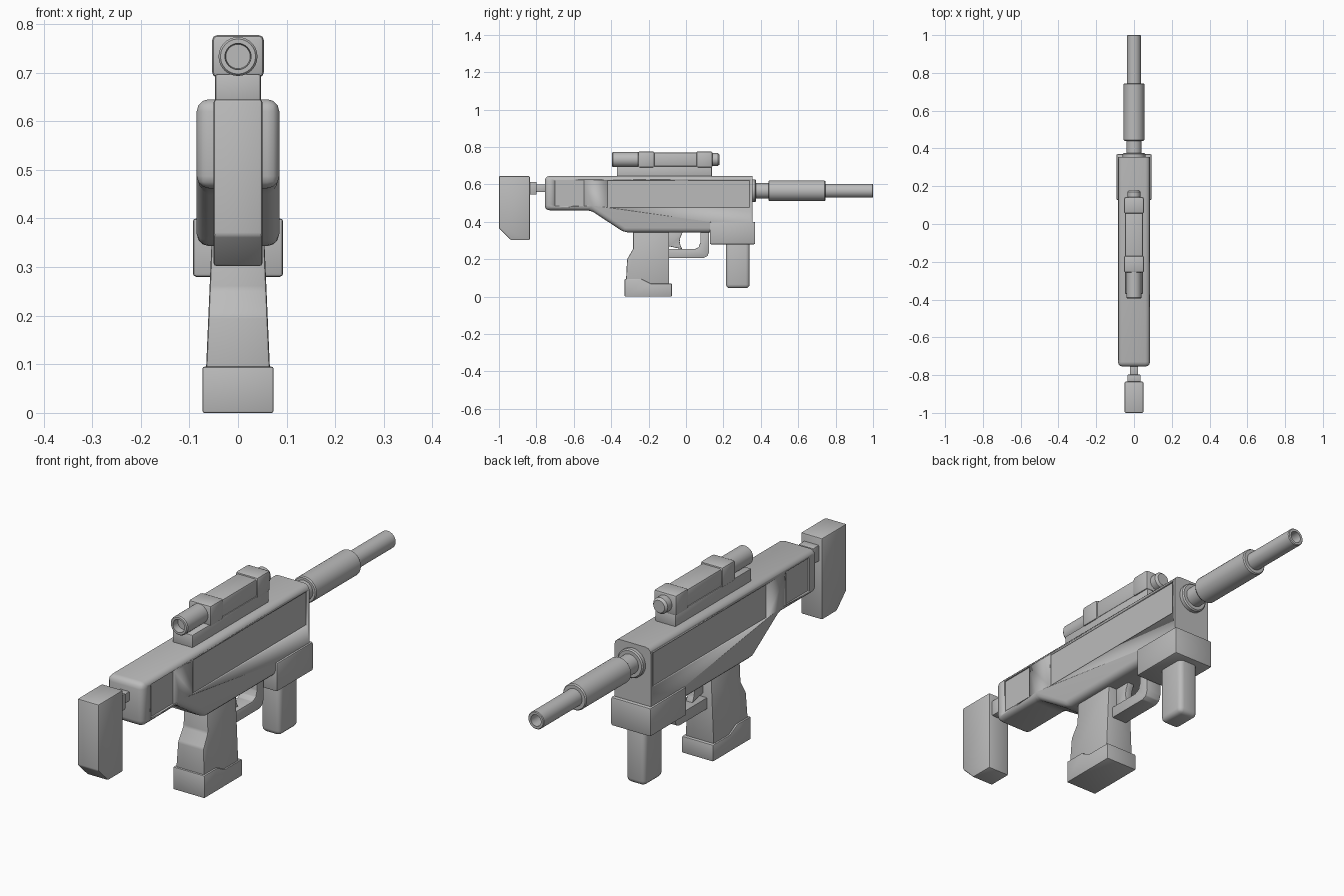
import bpy, bmesh, math
from mathutils import Matrix, Vector

if "Cube" in bpy.data.objects:
    bpy.data.objects.remove(bpy.data.objects["Cube"], do_unlink=True)

GREY = (0.5, 0.5, 0.5, 1)
grey = bpy.data.materials.new("plain grey")
grey.use_nodes = True
grey.diffuse_color = GREY
grey.node_tree.nodes["Principled BSDF"].inputs["Base Color"].default_value = GREY


def finish(bm, name):
    bmesh.ops.recalc_face_normals(bm, faces=bm.faces)
    mesh = bpy.data.meshes.new(name)
    bm.to_mesh(mesh)
    bm.free()
    mesh.materials.append(grey)
    ob = bpy.data.objects.new(name, mesh)
    bpy.context.collection.objects.link(ob)
    bpy.ops.object.select_all(action="DESELECT")
    ob.select_set(True)
    bpy.context.view_layer.objects.active = ob
    bpy.ops.object.shade_smooth_by_angle(angle=math.radians(35))
    return ob


def slab(name, points, half, bevel=0.0, segments=2, low_half=None, keep=None):
    """Side profile (y, z) extruded across x; low_half is the half width at its foot."""
    zs = [p[1] for p in points]
    low, high = min(zs), max(zs)
    bm = bmesh.new()

    def width(z):
        if low_half is None:
            return half
        return low_half + (half - low_half) * (z - low) / (high - low)

    a, b = ([bm.verts.new((s * width(z), y, z)) for y, z in points] for s in (-1, 1))
    bm.faces.new(a)
    bm.faces.new(b)
    n = len(points)
    for i in range(n):
        j = (i + 1) % n
        bm.faces.new((a[i], a[j], b[j], b[i]))
    bmesh.ops.recalc_face_normals(bm, faces=bm.faces)
    if bevel:
        edges = [e for e in bm.edges if not (keep and keep(e))]
        bmesh.ops.bevel(bm, geom=edges, offset=bevel, segments=segments,
                        profile=0.5, affect="EDGES", clamp_overlap=True)
    return finish(bm, name)


def box(name, half, y0, y1, z0, z1, bevel=0.006, segments=2):
    return slab(name, [(y0, z0), (y1, z0), (y1, z1), (y0, z1)], half, bevel, segments)


def lathe(name, profile, z, sides=32):
    """Closed (y, radius) outline spun about the lengthwise axis at height z."""
    bm = bmesh.new()
    verts = [bm.verts.new((0, y, z + r)) for y, r in profile]
    edges = [bm.edges.new(pair) for pair in zip(verts, verts[1:])]
    bmesh.ops.spin(bm, geom=verts + edges, cent=(0, 0, z), axis=(0, 1, 0),
                   angle=math.tau, steps=sides)
    bmesh.ops.remove_doubles(bm, verts=bm.verts, dist=0.0001)
    return finish(bm, name)


# Main housing, with soft edges except at the flat front end
housing = slab("housing", [(-0.755, 0.645), (-0.755, 0.462), (-0.51, 0.462),
                           (-0.33, 0.343), (0.355, 0.343), (0.355, 0.645)],
               0.085, 0.025, 3, keep=lambda e: all(v.co.y > 0.35 for v in e.verts))

# Shallow side panels cut into the housing
cuts = [("rear_panel", -0.7, -0.545, 0.485, 0.625, 0.078),
        ("long_panel", -0.42, 0.34, 0.478, 0.622, 0.078)]
for name, y0, y1, z0, z1, depth in cuts:
    for side, label in ((1, "left"), (-1, "right")):
        cutter = box(f"{name}_cutter_{label}", 0.05, y0, y1, z0, z1, 0)
        cutter.location.x = side * (depth + 0.05)
        cutter.hide_render = True
        cutter.hide_set(True)
        cut = housing.modifiers.new(f"{name}_{label}", "BOOLEAN")
        cut.operation = "DIFFERENCE"
        cut.object = cutter
bpy.context.view_layer.update()
depsgraph = bpy.context.evaluated_depsgraph_get()
baked = bpy.data.meshes.new_from_object(housing.evaluated_get(depsgraph))
housing.modifiers.clear()
housing.data = baked
for ob in [o for o in bpy.data.objects if "_cutter_" in o.name]:
    bpy.data.objects.remove(ob, do_unlink=True)

# Shoulder stock and its two-step rod
slab("stock_pad", [(-1, 0.645), (-1, 0.365), (-0.935, 0.302),
                   (-0.835, 0.302), (-0.835, 0.645)], 0.05, 0.006)
box("stock_rod_thick", 0.035, -0.84, -0.798, 0.545, 0.613, 0.004)
box("stock_rod_thin", 0.022, -0.8, -0.74, 0.56, 0.6, 0.003)

# Rear grip with flared base
slab("grip", [(-0.283, 0.36), (-0.283, 0.255), (-0.315, 0.2), (-0.322, 0.06),
              (-0.09, 0.06), (-0.09, 0.36)], 0.054, 0.006, low_half=0.067)
slab("grip_base", [(-0.328, 0.095), (-0.328, 0), (-0.076, 0), (-0.076, 0.07),
                   (-0.19, 0.07), (-0.24, 0.095)], 0.073, 0.004)

# Trigger guard and trigger
slab("trigger_guard", [(-0.1, 0.255), (-0.1, 0.207), (0.095, 0.207), (0.115, 0.217),
                       (0.123, 0.24), (0.123, 0.35), (0.077, 0.35), (0.077, 0.29),
                       (0.068, 0.265), (0.048, 0.255)], 0.035, 0.003)
slab("trigger", [(-0.095, 0.35), (-0.095, 0.27), (-0.02, 0.254), (-0.03, 0.275),
                 (-0.034, 0.295), (-0.03, 0.318), (-0.015, 0.35)], 0.016, 0.003)

# Front grip and its mounting block
box("front_grip_block", 0.093, 0.127, 0.37, 0.28, 0.4, 0.007)
box("front_grip", 0.045, 0.214, 0.34, 0.045, 0.3, 0.02, 3)

# Barrel: collar, neck, sleeve and hollow muzzle
lathe("barrel", [(0.34, 0), (0.34, 0.06), (0.37, 0.06), (0.375, 0.055), (0.375, 0.041),
                 (0.44, 0.041), (0.44, 0.051), (0.445, 0.055), (0.74, 0.055),
                 (0.745, 0.051), (0.745, 0.037), (0.997, 0.037), (1, 0.034),
                 (1, 0.024), (0.93, 0.024), (0.93, 0)], 0.566)

# Sight: rail, boxed tube with thicker ends, eyepiece and front lens
box("sight_rail", 0.047, -0.37, 0.138, 0.635, 0.697, 0.005)
box("sight_body", 0.047, -0.25, 0.13, 0.695, 0.77, 0.009)
for label, y0, y1 in (("rear", -0.257, -0.168), ("front", 0.055, 0.142)):
    box(f"sight_{label}_cap", 0.053, y0, y1, 0.69, 0.777, 0.01)
lathe("sight_eyepiece", [(-0.24, 0), (-0.24, 0.04), (-0.39, 0.04), (-0.395, 0.036),
                         (-0.395, 0.027), (-0.365, 0.025), (-0.365, 0)], 0.733)
lathe("sight_front_lens", [(0.13, 0), (0.13, 0.034), (0.17, 0.034),
                           (0.18, 0.026), (0.18, 0)], 0.733)
